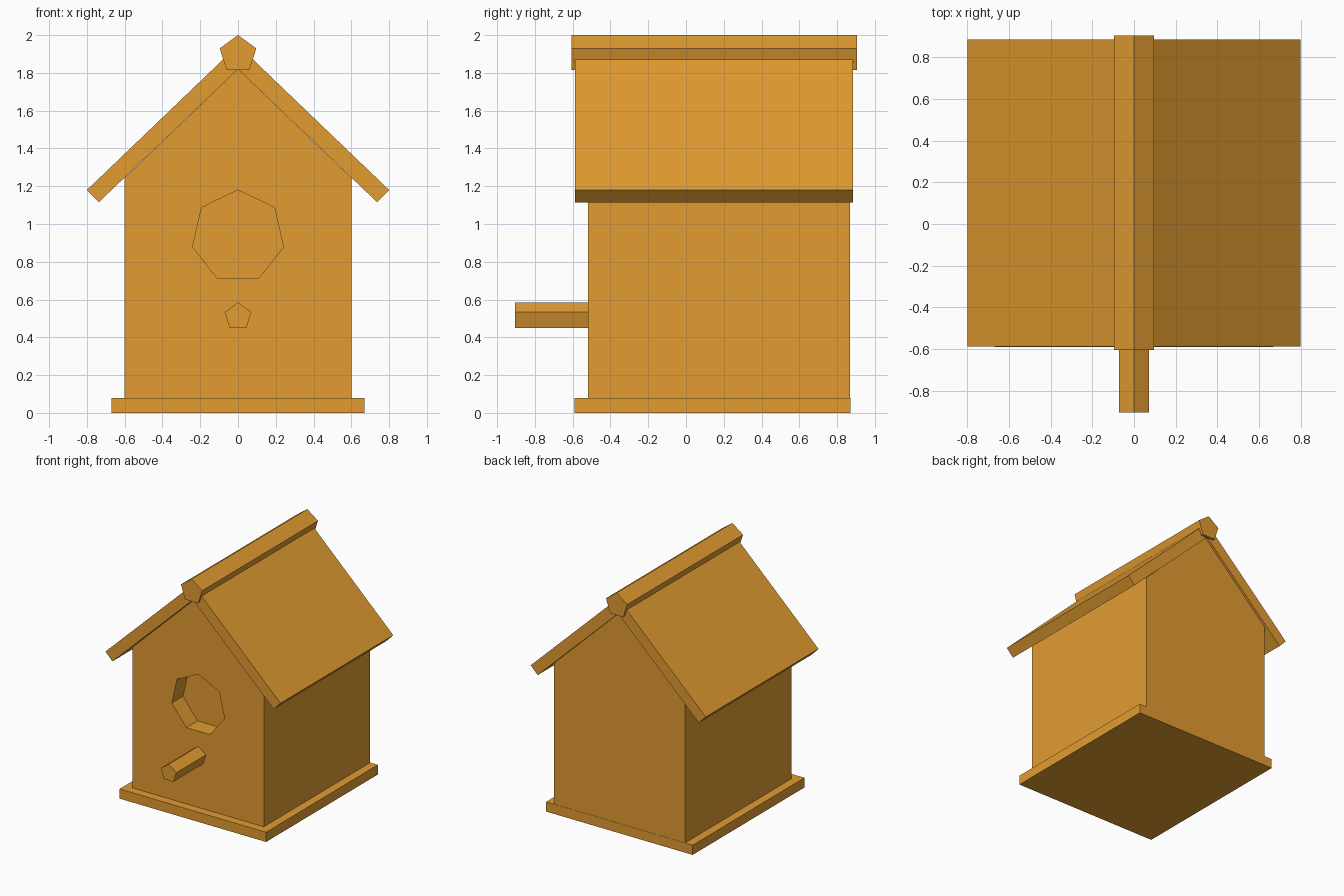
import bpy, bmesh
from math import sin, cos, pi

cube = bpy.data.objects.get("Cube")
if cube:
    bpy.data.objects.remove(cube, do_unlink=True)

# Single warm wood colour
COLOUR = (0.76, 0.335, 0.031, 1)
wood = bpy.data.materials.new("golden_wood")
wood.use_nodes = True
wood.diffuse_color = COLOUR
wood.node_tree.nodes["Principled BSDF"].inputs["Base Color"].default_value = COLOUR


def extrude_profile(name, profile, front, back):
    """Extrude an (x, z) outline along y from front to back."""
    bm = bmesh.new()
    face = bm.faces.new([bm.verts.new((x, front, z)) for x, z in profile])
    solid = bmesh.ops.extrude_face_region(bm, geom=[face])
    verts = [v for v in solid["geom"] if isinstance(v, bmesh.types.BMVert)]
    bmesh.ops.translate(bm, verts=verts, vec=(0, back - front, 0))
    bmesh.ops.recalc_face_normals(bm, faces=bm.faces)
    mesh = bpy.data.meshes.new(name)
    bm.to_mesh(mesh)
    bm.free()
    mesh.materials.append(wood)
    obj = bpy.data.objects.new(name, mesh)
    bpy.context.collection.objects.link(obj)
    return obj


def polygon(sides, radius, height):
    """Regular polygon outline with one corner pointing up."""
    angles = [2 * pi * i / sides for i in range(sides)]
    return [(radius * sin(a), height + radius * cos(a)) for a in angles]


def mirrored(half):
    """Complete a right-hand outline by mirroring it across x = 0."""
    return half + [(-x, z) for x, z in reversed(half) if x > 0]


# Base board
extrude_profile("base_board", mirrored([(0.67, 0), (0.67, 0.08)]), -0.59, 0.87)

# Gabled house body
body = extrude_profile(
    "house_body", mirrored([(0.6, 0.04), (0.6, 1.244), (0, 1.82)]), -0.52, 0.868)

# Seven-sided entrance recess
cutter = extrude_profile("entrance_cutter", polygon(7, 0.247, 0.933), -0.7, -0.375)
cutter.hide_render = True
cut = body.modifiers.new("entrance", "BOOLEAN")
cut.operation = "DIFFERENCE"
cut.solver = "EXACT"
cut.object = cutter
bpy.context.view_layer.update()
graph = bpy.context.evaluated_depsgraph_get()
body_mesh = bpy.data.meshes.new_from_object(body.evaluated_get(graph))
body.modifiers.clear()
body.data = body_mesh
bpy.data.objects.remove(cutter, do_unlink=True)

# Roof boards joined at the peak
roof_outline = [(-0.8, 1.18), (0, 1.947), (0.8, 1.18),
                (0.737, 1.115), (0, 1.82), (-0.737, 1.115)]
extrude_profile("roof", roof_outline, -0.588, 0.885)

# Five-sided ridge pole and perch
extrude_profile("ridge_pole", polygon(5, 0.102, 1.898), -0.606, 0.906)
extrude_profile("perch", polygon(5, 0.0746, 0.51), -0.906, -0.5)
